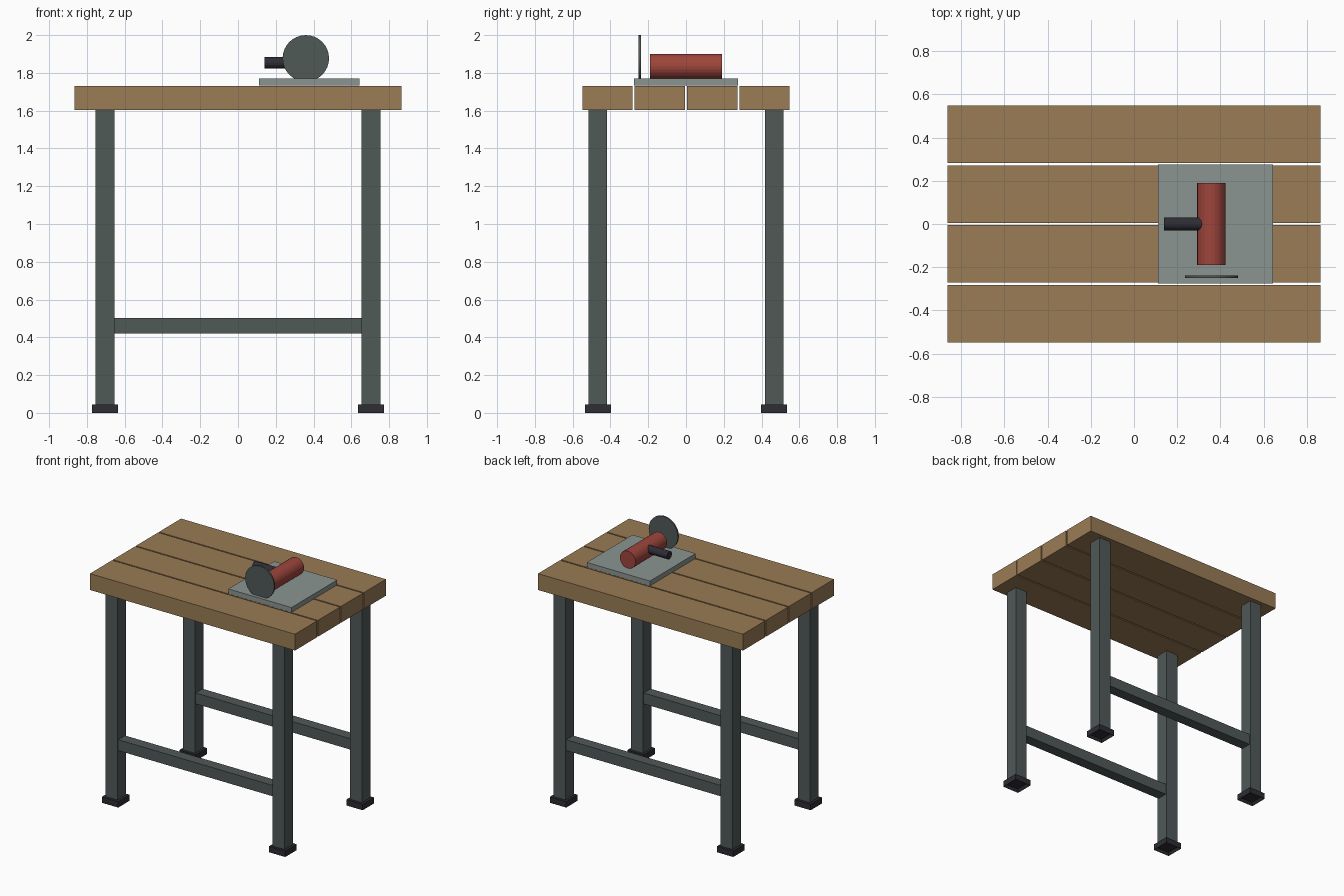
import bpy
import bmesh
from math import pi
from mathutils import Matrix

old = bpy.data.objects.get("Cube")
if old:
    bpy.data.objects.remove(old, do_unlink=True)


def material(name, rgb):
    m = bpy.data.materials.new(name)
    m.use_nodes = True
    m.diffuse_color = (*rgb, 1)
    m.node_tree.nodes["Principled BSDF"].inputs["Base Color"].default_value = (*rgb, 1)
    return m


wood = material("wood", (0.32, 0.20, 0.09))
steel = material("dark steel", (0.08, 0.1, 0.097))
zinc = material("pale steel", (0.26, 0.30, 0.29))
red = material("red paint", (0.34, 0.06, 0.045))
rubber = material("black rubber", (0.026, 0.026, 0.034))


def finish(bm, name, mat):
    mesh = bpy.data.meshes.new(name)
    bm.to_mesh(mesh)
    bm.free()
    mesh.materials.append(mat)
    ob = bpy.data.objects.new(name, mesh)
    bpy.context.collection.objects.link(ob)
    return ob


def box(name, mat, center, size, recess=None):
    bm = bmesh.new()
    bmesh.ops.create_cube(bm, size=1, matrix=Matrix.Translation(center) @ Matrix.Diagonal((*size, 1)))
    if recess:
        # hollow the underside
        bm.normal_update()
        under = [f for f in bm.faces if f.normal.z < -0.9]
        bmesh.ops.inset_region(bm, faces=under, thickness=recess)
        bmesh.ops.translate(bm, verts=under[0].verts, vec=(0, 0, recess))
    return finish(bm, name, mat)


def cylinder(name, mat, center, radius, length, axis, sides):
    turn = Matrix.Rotation(pi / 2, 4, "X" if axis == "Y" else "Y")
    bm = bmesh.new()
    bmesh.ops.create_cone(bm, cap_ends=True, segments=sides, radius1=radius, radius2=radius,
                          depth=length, matrix=Matrix.Translation(center) @ turn)
    return finish(bm, name, mat)


# table top: four planks with narrow gaps
for i in range(4):
    box(f"plank_{i + 1}", wood, (0, (i - 1.5) * 0.277, 1.667), (1.73, 0.267, 0.125))

# legs, feet and long rails
leg_x, leg_y = 0.705, 0.467
for y, depth in ((-leg_y, "front"), (leg_y, "back")):
    for x, side in ((-leg_x, "right"), (leg_x, "left")):
        box(f"{depth}_{side}_leg", steel, (x, y, 0.825), (0.1, 0.1, 1.56))
        box(f"{depth}_{side}_foot", rubber, (x, y, 0.0225), (0.138, 0.138, 0.045), 0.02)
    box(f"{depth}_rail", steel, (0, y, 0.461), (1.31, 0.083, 0.083))

# grinder on its mounting plate
box("mounting_plate", zinc, (0.378, 0, 1.751), (0.533, 0.552, 0.037))
cylinder("motor_body", red, (0.359, 0, 1.834), 0.066, 0.38, "Y", 24)
cylinder("side_handle", rubber, (0.23, 0, 1.853), 0.03, 0.18, "X", 16)
cylinder("grinding_disc", steel, (0.359, -0.245, 1.877), 0.123, 0.012, "Y", 32)
